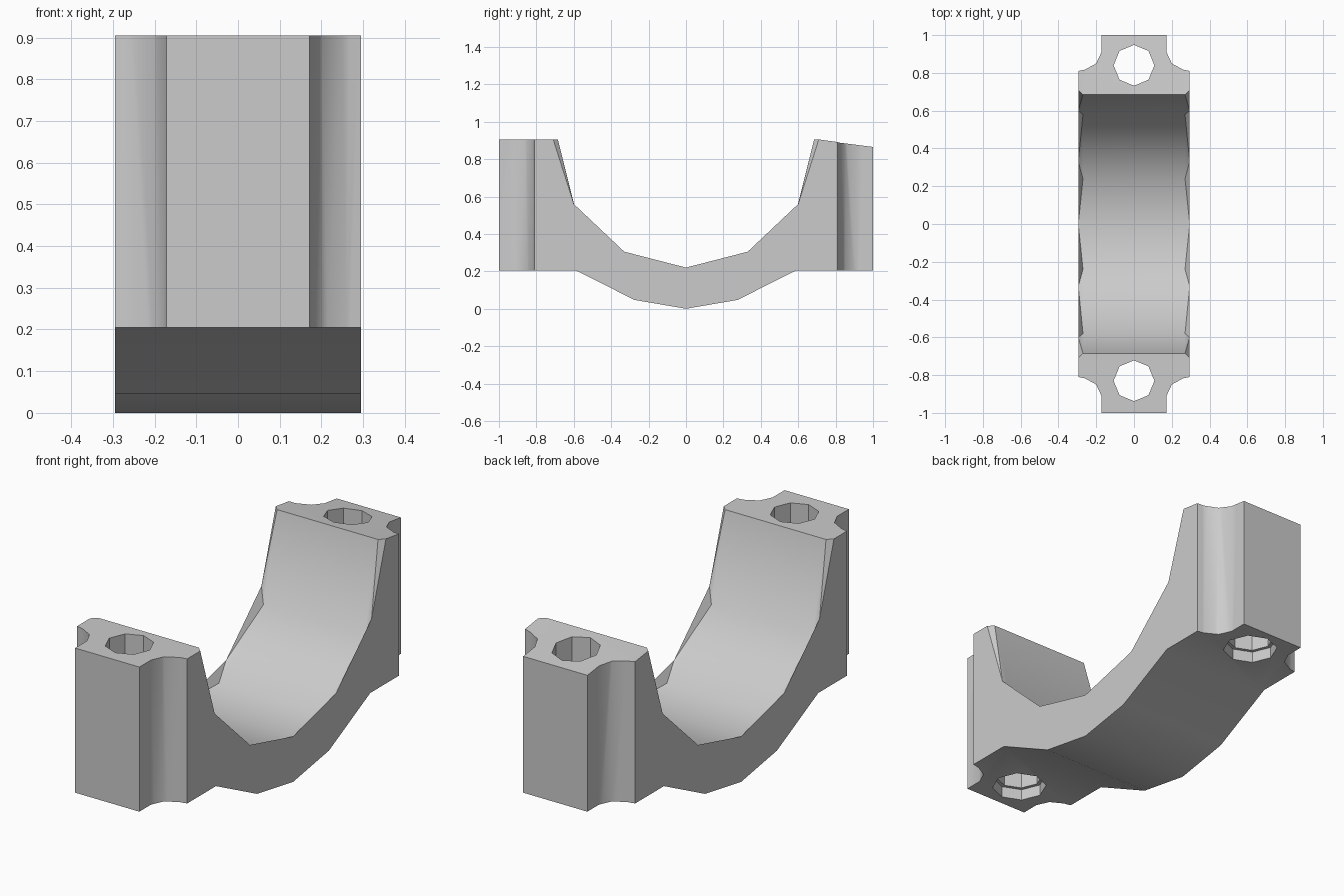
import bpy, bmesh, math

cube = bpy.data.objects.get("Cube")
if cube:
    bpy.data.objects.remove(cube, do_unlink=True)

grey = bpy.data.materials.new("plain grey")
grey.use_nodes = True
colour = (0.6, 0.6, 0.6, 1)
grey.diffuse_color = colour
grey.node_tree.nodes["Principled BSDF"].inputs["Base Color"].default_value = colour


def loft(name, rings):
    """Closed solid through a row of matching rings."""
    bm = bmesh.new()
    loops = [[bm.verts.new(p) for p in ring] for ring in rings]
    n = len(loops[0])
    for a, b in zip(loops, loops[1:]):
        for i in range(n):
            j = (i + 1) % n
            bm.faces.new((a[i], a[j], b[j], b[i]))
    bm.faces.new(loops[0][::-1])
    bm.faces.new(loops[-1])
    bmesh.ops.triangulate(bm, faces=[f for f in bm.faces if len(f.verts) == 4])
    bmesh.ops.recalc_face_normals(bm, faces=bm.faces)
    mesh = bpy.data.meshes.new(name)
    bm.to_mesh(mesh)
    bm.free()
    mesh.materials.append(grey)
    obj = bpy.data.objects.new(name, mesh)
    bpy.context.collection.objects.link(obj)
    return obj


def prism(name, outline, low, high):
    return loft(name, [[(x, y, z) for x, y in outline] for z in (low, high)])


def octagon(y, r):
    return [(r * math.sin(k * math.pi / 4), y + r * math.cos(k * math.pi / 4)) for k in range(8)]


def mirrored(half, middle):
    return [(-y, z) for y, z in half] + [middle] + half[::-1]


# Saddle: side profile with a bevelled cradle, lofted across the width
rim = mirrored([(0.71, 0.905), (0.60, 0.56), (0.33, 0.305)], (0, 0.22))
cradle = mirrored([(0.685, 0.905), (0.58, 0.485), (0.24, 0.235)], (0, 0.22))
underside = [(1, 0.865), (1, 0.205), (0.59, 0.205), (0.275, 0.047), (0, 0),
             (-0.275, 0.047), (-0.59, 0.205), (-1, 0.205), (-1, 0.905)]
sections = [(-0.295, rim), (-0.27, cradle), (0.27, cradle), (0.295, rim)]
saddle = loft("bearing_saddle", [[(x, y, z) for y, z in inner + underside] for x, inner in sections])

# Cutters: scooped corners, bolt holes and shallow counterbores
scoop = [(0.4, 0.81), (0.295, 0.81), (0.26, 0.817), (0.2, 0.85),
         (0.172, 0.91), (0.172, 1.1), (0.4, 1.1)]
cutters = []
for sy, hole_y in ((1, 0.84), (-1, -0.83)):
    for sx in (1, -1):
        cutters.append(prism("corner_cutter", [(sx * x, sy * y) for x, y in scoop], -0.1, 1.1))
    cutters.append(prism("bolt_cutter", octagon(hole_y, 0.108), -0.1, 1.1))
    cutters.append(prism("counterbore_cutter", octagon(hole_y, 0.125), -0.1, 0.26))

for cutter in cutters:
    cutter.hide_render = True
    mod = saddle.modifiers.new("cut", 'BOOLEAN')
    mod.operation, mod.solver, mod.object = 'DIFFERENCE', 'EXACT', cutter

# Bake the cuts and remove the cutters
graph = bpy.context.evaluated_depsgraph_get()
baked = bpy.data.meshes.new_from_object(saddle.evaluated_get(graph))
saddle.modifiers.clear()
saddle.data = baked
for cutter in cutters:
    bpy.data.objects.remove(cutter, do_unlink=True)

# Smooth the curved walls, keep the corners crisp
bpy.ops.object.select_all(action='DESELECT')
saddle.select_set(True)
bpy.context.view_layer.objects.active = saddle
bpy.ops.object.shade_smooth_by_angle(angle=math.radians(40))
